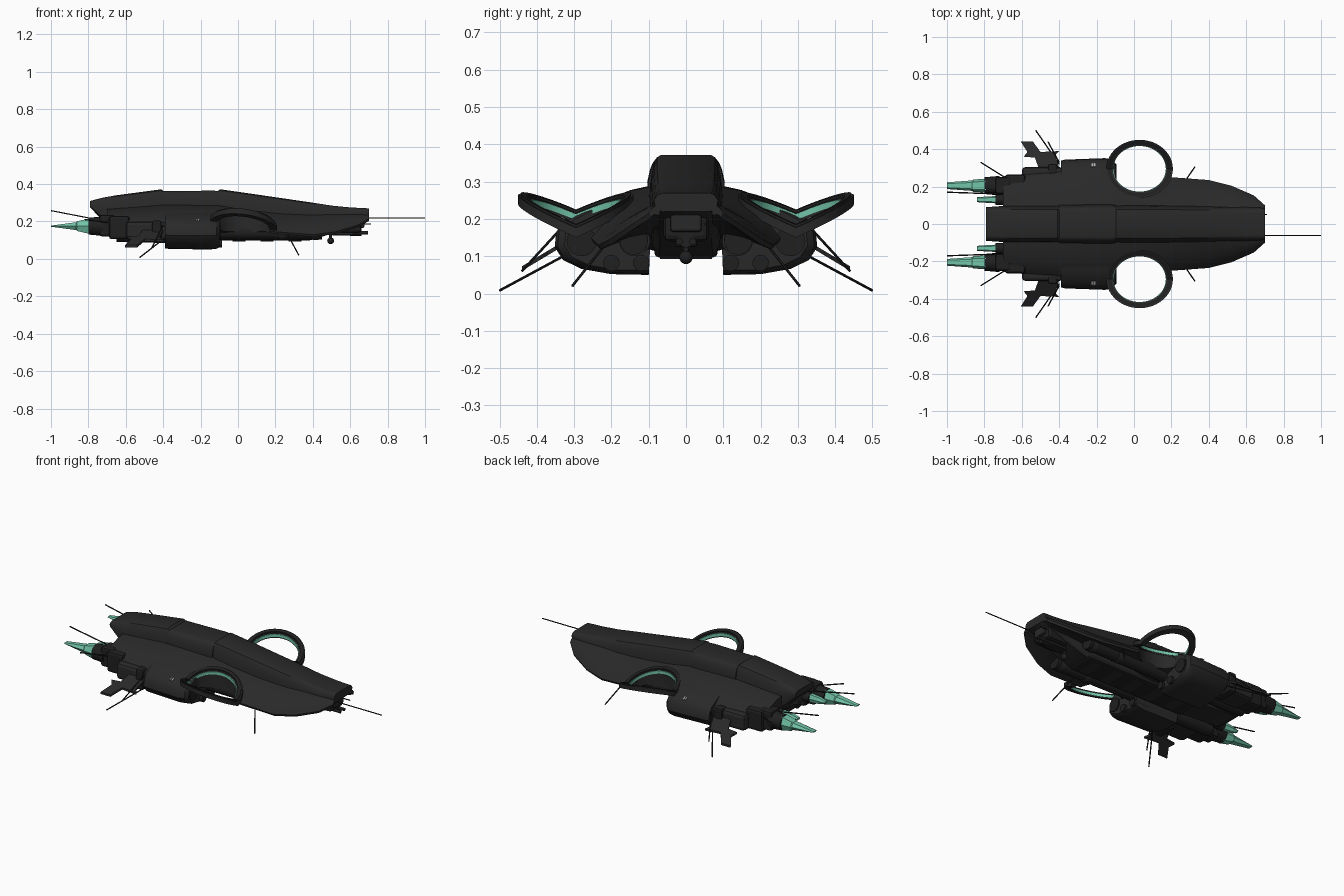
import bpy, bmesh, math
from mathutils import Vector

if "Cube" in bpy.data.objects:
    bpy.data.objects.remove(bpy.data.objects["Cube"])


def material(name, rgb):
    m = bpy.data.materials.new(name)
    m.use_nodes = True
    m.diffuse_color = (*rgb, 1)
    bsdf = m.node_tree.nodes["Principled BSDF"]
    bsdf.inputs["Base Color"].default_value = (*rgb, 1)
    bsdf.inputs["Roughness"].default_value = 0.7
    return m


HULL = material("charcoal hull", (0.022, 0.022, 0.022))
DARK = material("black metal", (0.014, 0.014, 0.014))
GLOW = material("mint glow", (0.17, 0.55, 0.39))
MARK = material("pale marking", (0.4, 0.4, 0.4))


def shade(ob):
    bpy.ops.object.select_all(action='DESELECT')
    ob.select_set(True)
    bpy.context.view_layer.objects.active = ob
    bpy.ops.object.shade_smooth_by_angle(angle=math.radians(35))


def finish(name, bm, mat, mirror=False, smooth=False, bevel=0):
    bmesh.ops.recalc_face_normals(bm, faces=bm.faces)
    me = bpy.data.meshes.new(name)
    bm.to_mesh(me)
    bm.free()
    me.materials.append(mat)
    ob = bpy.data.objects.new(name, me)
    bpy.context.collection.objects.link(ob)
    if bevel:
        b = ob.modifiers.new("bevel", 'BEVEL')
        b.width, b.segments = bevel, 2
    if mirror:
        m = ob.modifiers.new("mirror", 'MIRROR')
        m.use_axis = (False, True, False)
        m.use_mirror_merge = False
    if smooth:
        shade(ob)
    return ob


def loft(name, rings, mat, closed=False, **kw):
    """Skin a row of equal-sized point loops, capped unless closed."""
    bm = bmesh.new()
    vs = [[bm.verts.new(p) for p in r] for r in rings]
    n = len(vs[0])
    pairs = list(zip(vs, vs[1:])) + ([(vs[-1], vs[0])] if closed else [])
    for a, b in pairs:
        for i in range(n):
            bm.faces.new((a[i], a[(i + 1) % n], b[(i + 1) % n], b[i]))
    if not closed:
        bm.faces.new(vs[0])
        bm.faces.new(vs[-1])
    return finish(name, bm, mat, **kw)


def box(name, lo, hi, mat, **kw):
    rings = [[(x, lo[1], lo[2]), (x, hi[1], lo[2]), (x, hi[1], hi[2]), (x, lo[1], hi[2])]
             for x in (lo[0], hi[0])]
    return loft(name, rings, mat, **kw)


def rod(name, a, b, r, mat, r2=None, n=16, **kw):
    a, b = Vector(a), Vector(b)
    q = (b - a).to_track_quat('Z', 'Y')
    rings = [[p + q @ Vector((rad * math.cos(t * math.tau / n), rad * math.sin(t * math.tau / n), 0))
              for t in range(n)] for p, rad in ((a, r), (b, r if r2 is None else r2))]
    return loft(name, rings, mat, smooth=n > 6, **kw)


# Central spine: rounded cross-section carried along the length
def spine_ring(x, top, bottom, w):
    h = top - bottom
    half = [(0.75 * w, bottom), (0.95 * w, bottom + 0.15 * h), (w, bottom + 0.6 * h), (0.93 * w, top - 0.2 * h),
            (0.86 * w, top - 0.09 * h), (0.78 * w, top - 0.025 * h), (0.66 * w, top)]
    return [(x, y, z) for y, z in half] + [(x, -y, z) for y, z in reversed(half)]


SPINE = [(-.79, .31, .275, .09), (-.72, .328, .2, .095), (-.65, .34, .12, .098), (-.41, .372, .105, .1),
         (-.395, .36, .105, .1), (-.11, .362, .102, .1), (-.095, .372, .102, .1), (.06, .35, .1, .1),
         (.39, .302, .1, .096), (.5, .285, .135, .092), (.6, .275, .18, .09), (.7, .27, .22, .086)]
loft("spine", [spine_ring(*s) for s in SPINE], HULL, smooth=True)
loft("cockpit_hatch", [spine_ring(x, t, .2, w) for x, t, w in
                       ((-.4, .362, .102), (-.13, .365, .104), (-.1, .362, .102))], HULL, smooth=True)


# Curved wing shells, with the hoop opening cut out
def wing_ring(x, zin, ye, ze, zb, bulge):
    y0 = 0.07

    def mix(t, lift):
        return (x, y0 + (ye - y0) * t, zin + (ze - zin) * t + lift * bulge * (zin - ze))
    return [(x, y0, zin), mix(.35, .75), mix(.65, 1), mix(.88, .6), (x, ye, ze),
            (x, ye - .006, ze - .012), (x, y0 + (ye - y0) * .55, (ze + zb) / 2), (x, y0, zb)]


WING = [(-.7, .27, .255, .2, .15, .25), (-.39, .295, .29, .19, .11, .25), (-.1, .29, .3, .185, .11, .28),
        (.2, .255, .25, .145, .14, .15), (.4, .245, .235, .13, .16, .15),
        (.52, .245, .205, .145, .175, .2), (.64, .243, .153, .18, .19, .25), (.7, .24, .1, .215, .21, .25)]
wing = loft("wing_shells", [wing_ring(*s) for s in WING], HULL)
HOOP = Vector((.03, .295, .19))


def hoop_point(t, r, dz=0):
    x, y = r * math.cos(t), .87 * r * math.sin(t)
    return HOOP + Vector((x, y, .43 * abs(y) - .12 * x + dz))


SEG = 48
ANGLES = [i * math.tau / SEG for i in range(SEG)]
cutter = loft("hoop_cutter", [[(p.x, p.y, z) for p in (hoop_point(t, .15) for t in ANGLES)]
                              for z in (-.1, .6)], DARK)
cutter.hide_render = True
cut = wing.modifiers.new("hoop_cut", 'BOOLEAN')
cut.operation, cut.object, cut.solver = 'DIFFERENCE', cutter, 'EXACT'
bpy.context.view_layer.objects.active = wing
bpy.ops.object.modifier_apply(modifier="hoop_cut")
bpy.data.objects.remove(cutter)
wing.modifiers.new("mirror", 'MIRROR').use_axis = (False, True, False)
shade(wing)


# Hoops: bent rings with a glowing inner band
def hoop(name, r_in, r_out, low, high, mat):
    loft(name, [[hoop_point(t, r_in, low), hoop_point(t, r_out, low), hoop_point(t, r_out, high),
                 hoop_point(t, r_in, high)] for t in ANGLES], mat, closed=True, mirror=True, smooth=True)


hoop("hoop_rings", .143, .178, -.018, .008, HULL)
hoop("hoop_ridges", .15, .17, .008, .015, DARK)
hoop("hoop_glow_bands", .14, .145, -.01, .006, GLOW)

# Side pods under the wings
POD = [(.1, .05), (.2, .052), (.28, .066), (.33, .09), (.352, .125), (.348, .165), (.325, .2),
       (.25, .24), (.09, .285)]
loft("side_pods", [[(x, .09 + (y - .09) * k, .17 + (z - .17) * k) for y, z in POD]
                   for x, k in ((-.39, .95), (-.37, .97), (-.155, 1), (-.115, .97), (-.1, .9))],
     HULL, mirror=True, smooth=True)
for y in (.12, .2):
    rod("pod_lamps", (-.2, y, .082), (-.085, y, .082), .022, DARK, mirror=True)
rod("pod_intakes", (-.2, .28, .14), (-.093, .28, .14), .04, DARK, mirror=True)

# Rear nacelles and engine blocks
box("rear_nacelles", (-.6, .12, .1), (-.38, .305, .2), HULL, mirror=True, bevel=.02)
box("nacelle_clamps", (-.46, .2, .085), (-.41, .32, .205), DARK, mirror=True, bevel=.01)
box("nacelle_tails", (-.69, .14, .105), (-.58, .265, .23), DARK, mirror=True, bevel=.015)
box("rear_keel", (-.68, -.09, .12), (-.38, .09, .2), DARK, bevel=.015)
box("engine_blocks", (-.74, .16, .12), (-.66, .25, .235), DARK, mirror=True, bevel=.012)
rod("engine_nozzles", (-.72, .205, .175), (-.8, .205, .175), .052, DARK, r2=.045, mirror=True)
rod("inner_nozzles", (-.66, .13, .18), (-.74, .13, .18), .028, DARK, mirror=True)


# Exhaust plumes: stepped wedges
def plume(name, y, z, stations):
    loft(name, [[(x, y - w, z), (x, y - w * .6, z - h), (x, y + w * .6, z - h), (x, y + w, z),
                 (x, y + w * .6, z + h), (x, y - w * .6, z + h)] for x, w, h in stations],
         GLOW, mirror=True)


plume("long_plumes", .205, .175, [(-.79, .037, .042), (-.86, .033, .026), (-.865, .028, .021), (-1, .018, .003)])
plume("short_plumes", .13, .18, [(-.73, .02, .024), (-.8, .016, .018), (-.84, .013, .006)])

# Swept tail fins sloping down and out
FIN = [(-.4, .3), (-.42, .37), (-.4, .39), (-.5, .385), (-.54, .44), (-.605, .44), (-.57, .385),
       (-.59, .36), (-.53, .355), (-.51, .3)]
loft("tail_fins", [[(x, y, .145 - (y - .31) * .6 + dz) for x, y in FIN] for dz in (-.006, .006)],
     HULL, mirror=True)

# Underbody: keel, tubes and fittings
box("belly_keel", (-.4, -.085, .097), (.39, .085, .16), DARK, bevel=.012)
rod("front_tubes", (-.1, .132, .142), (.45, .14, .142), .038, DARK, mirror=True)
for x in (.22, .4):
    rod("tube_rims", (x, .138, .142), (x + .03, .138, .142), .042, HULL, mirror=True)
rod("rear_tubes", (-.65, .14, .13), (-.12, .14, .12), .04, DARK, mirror=True)
for i in range(5):
    x = -.33 + i * .15
    box("belly_rib", (x, -.07, .092), (x + .07, .07, .1), HULL, bevel=.003)

# Nose frame, guns and hanging sensor ball
box("nose_frame", (.5, -.06, .14), (.66, .06, .24), DARK, bevel=.015)
box("nose_panel", (.65, -.042, .165), (.675, .042, .235), HULL, bevel=.008)
box("gun_mount", (.5, -.03, .125), (.62, .03, .16), DARK, bevel=.008)
rod("gun_barrels", (.58, .018, .14), (.695, .018, .14), .009, DARK, mirror=True)
rod("gun_collar", (.6, 0, .145), (.66, 0, .145), .022, DARK)
rod("sensor_stem", (.495, 0, .1), (.495, 0, .15), .008, DARK)
bm = bmesh.new()
bmesh.ops.create_uvsphere(bm, u_segments=16, v_segments=10, radius=.018)
bmesh.ops.translate(bm, verts=bm.verts, vec=(.495, 0, .097))
finish("sensor_ball", bm, DARK, smooth=True)

# Antennas
rod("nose_antenna", (.6, -.062, .218), (1, -.062, .218), .003, DARK, n=6)
rod("short_nose_antenna", (.6, .05, .187), (.71, .05, .187), .003, DARK, n=6)
for a, b in [((-.4, .32, .105), (-.525, .5, .008)), ((-.4, .33, .18), (-.46, .44, .06)),
             ((-.66, .23, .19), (-.82, .33, .21)), ((-.7, .16, .2), (-1, .17, .258)),
             ((.26, .21, .14), (.325, .305, .02))]:
    rod("side_antennas", a, b, .0035, DARK, n=6, mirror=True)

# Small painted plates lying on the pod shoulders
for x, w in ((-.226, .006), (-.216, .01)):
    loft("pod_marks", [[(x, .326, .2), (x + w, .326, .2), (x + w, .306, .211), (x, .306, .211)],
                       [(x, .328, .204), (x + w, .328, .204), (x + w, .308, .215), (x, .308, .215)]],
         MARK, mirror=True)
